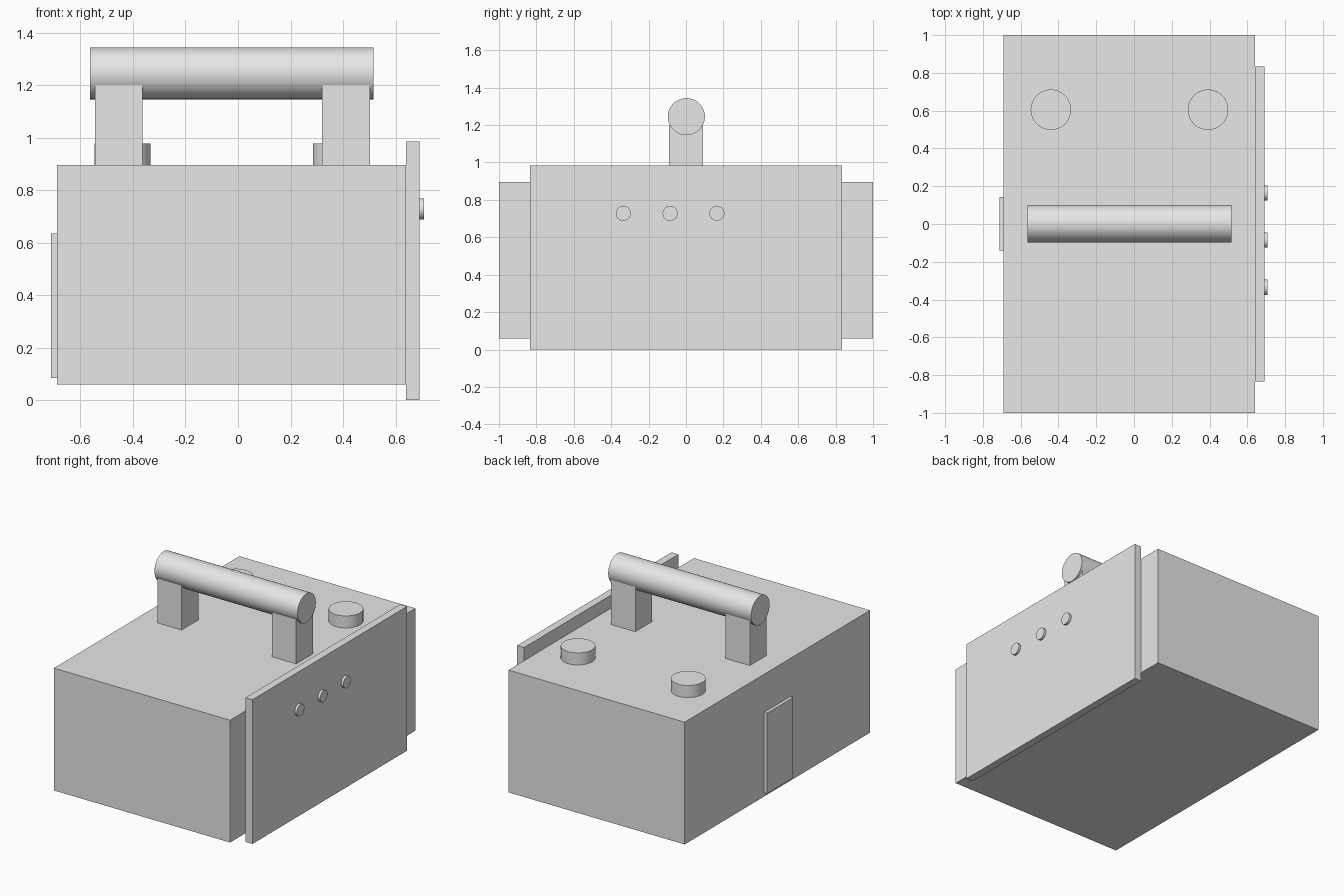
import bpy
import math

default = bpy.data.objects.get("Cube")
if default:
    bpy.data.objects.remove(default, do_unlink=True)

grey = bpy.data.materials.new("light_grey")
grey.use_nodes = True
colour = (0.8, 0.8, 0.8, 1)
grey.diffuse_color = colour
grey.node_tree.nodes["Principled BSDF"].inputs["Base Color"].default_value = colour


def box(name, x, y, z):
    """Box spanning the given (low, high) ranges."""
    spans = (x, y, z)
    bpy.ops.mesh.primitive_cube_add(size=1, location=[(a + b) / 2 for a, b in spans])
    ob = bpy.context.object
    ob.name = name
    ob.scale = [b - a for a, b in spans]
    bpy.ops.object.transform_apply(location=False, rotation=False, scale=True)
    ob.data.materials.append(grey)
    return ob


def cylinder(name, centre, radius, length, along_x=False):
    """Smooth-sided cylinder along z, or along x."""
    bpy.ops.mesh.primitive_cylinder_add(
        vertices=64, radius=radius, depth=length, location=centre,
        rotation=(0, math.pi / 2 if along_x else 0, 0))
    ob = bpy.context.object
    ob.name = name
    ob.data.materials.append(grey)
    bpy.ops.object.shade_smooth_by_angle(angle=math.radians(30))
    return ob


# Main case with its side panels
TOP = 0.895
box("case", (-0.69, 0.64), (-1, 1), (0.06, TOP))
box("control_panel", (0.64, 0.692), (-0.833, 0.833), (0, 0.985))
box("side_cover", (-0.712, -0.69), (-0.14, 0.143), (0.085, 0.635))

# Row of buttons on the control panel
for i in range(3):
    cylinder(f"button_{i + 1}", (0.69, -0.335 + 0.25 * i, 0.728), 0.04, 0.036, True)

# Carrying handle on two posts
for side, x in (("right", -0.545), ("left", 0.32)):
    box(f"handle_post_{side}", (x, x + 0.182), (-0.09, 0.09), (TOP, 1.2))
cylinder("handle_grip", (-0.023, 0.002, 1.245), 0.099, 1.08, True)

# Round knobs on the top
for side, x in (("right", -0.44), ("left", 0.392)):
    cylinder(f"top_knob_{side}", (x, 0.605, TOP + 0.04), 0.107, 0.085)
